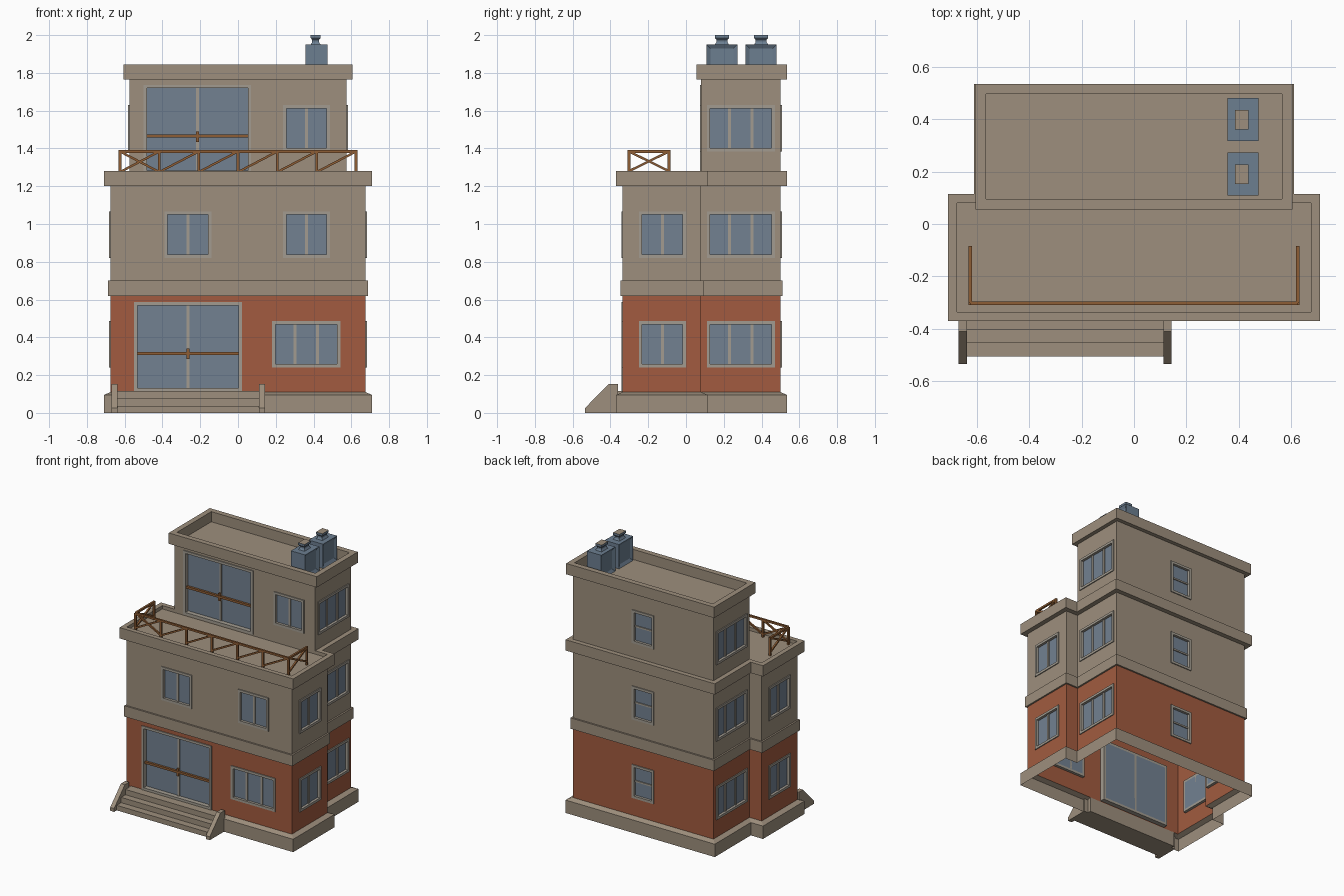
import bpy, bmesh
from mathutils import Vector

if "Cube" in bpy.data.objects:
    bpy.data.objects.remove(bpy.data.objects["Cube"])


def material(name, rgb):
    m = bpy.data.materials.new(name)
    m.diffuse_color = (*rgb, 1)
    m.use_nodes = True
    m.node_tree.nodes["Principled BSDF"].inputs["Base Color"].default_value = m.diffuse_color
    return m


TAN = material("tan_plaster", (0.34, 0.275, 0.205))
BRICK = material("brick_red", (0.36, 0.105, 0.05))
GLASS = material("blue_glass", (0.17, 0.22, 0.285))
FRAME = material("grey_frame", (0.36, 0.33, 0.28))
WOOD = material("brown_wood", (0.27, 0.11, 0.035))
METAL = material("blue_metal", (0.15, 0.21, 0.28))

parts = {}  # part name -> (bmesh, materials)


def part(name, *mats):
    if name not in parts:
        parts[name] = (bmesh.new(), mats)
    return parts[name][0]


def face(bm, pts, mi=0):
    f = bm.faces.new([bm.verts.new(p) for p in pts])
    f.material_index = mi
    return f


def hexa(bm, o, ax, ay, az):
    """Box from corner o and three edge vectors."""
    v = [bm.verts.new(o + ax * i + ay * j + az * k)
         for k in (0, 1) for j in (0, 1) for i in (0, 1)]
    fs = [bm.faces.new([v[i] for i in q]) for q in
          ((0, 2, 3, 1), (4, 5, 7, 6), (0, 1, 5, 4), (2, 6, 7, 3), (0, 4, 6, 2), (1, 3, 7, 5))]
    bmesh.ops.recalc_face_normals(bm, faces=fs)
    return fs


def box(bm, x0, x1, y0, y1, z0, z1):
    return hexa(bm, Vector((x0, y0, z0)), Vector((x1 - x0, 0, 0)),
                Vector((0, y1 - y0, 0)), Vector((0, 0, z1 - z0)))


def bar(bm, a, b, t=0.014):
    """Square bar between two points."""
    a, b = Vector(a), Vector(b)
    d = b - a
    ref = Vector((0, 0, 1)) if abs(d.normalized().z) < 0.95 else Vector((1, 0, 0))
    s = d.cross(ref).normalized() * t
    u = s.cross(d).normalized() * t
    hexa(bm, a - s / 2 - u / 2, d, s, u)


def loft(bm, outline, profile, cap=False):
    """Sweep an offset/height profile round an outline."""
    rings = [[(x, y, z) for x, y in outline(d)] for d, z in profile]
    n = len(rings[0])
    for r, q in zip(rings, rings[1:]):
        for i in range(n):
            j = (i + 1) % n
            face(bm, [r[i], r[j], q[j], q[i]])
    return face(bm, rings[-1]) if cap else None


def plan(d):
    a, b, f, m, k = 0.675 + d, 0.575 + d, -0.335 - d, 0.08 + d, 0.5 + d
    return [(-a, f), (a, f), (a, m), (b, m), (b, k), (-b, k), (-b, m), (-a, m)]


def rect(cx, cy, hx, hy):
    return lambda d: [(cx - hx - d, cy - hy - d), (cx + hx + d, cy - hy - d),
                      (cx + hx + d, cy + hy + d), (cx - hx - d, cy + hy + d)]


def wall(a, b, z0, z1, openings=()):
    """Wall seen left to right from outside; openings are
    (start, end, bottom, top, columns, rows, is_door) in world coordinates."""
    a, b = Vector((*a, 0)), Vector((*b, 0))
    L = (b - a).length
    u = (b - a) / L
    n, up = Vector((u.y, -u.x, 0)), Vector((0, 0, 1))
    axis = 0 if abs(u.x) > 0.5 else 1
    ops = []
    for o in openings:
        s = sorted(abs(c - a[axis]) for c in o[:2])
        ops.append((*s, *o[2:]))

    def lbox(name, mat, s0, s1, h0, h1, d0, d1):
        hexa(part(name, mat), a + u * s0 + up * h0 + n * d0,
             u * (s1 - s0), up * (h1 - h0), n * (d1 - d0))

    # wall surface with holes, brick below the first band
    w = 0.018
    ss = sorted({0, L} | {v for o in ops for v in (o[0] + w, o[1] - w)})
    zs = sorted({z0, z1} | ({0.66} if z0 < 0.66 < z1 else set())
                | {v for o in ops for v in (o[2] + w, o[3] - w)})
    bm = part("walls", TAN, BRICK)
    for s0, s1 in zip(ss, ss[1:]):
        for h0, h1 in zip(zs, zs[1:]):
            sm, hm = (s0 + s1) / 2, (h0 + h1) / 2
            if any(o[0] + w < sm < o[1] - w and o[2] + w < hm < o[3] - w for o in ops):
                continue
            face(bm, [a + u * s + up * h for s, h in ((s0, h0), (s1, h0), (s1, h1), (s0, h1))],
                 1 if hm < 0.66 else 0)
    # frames, mullions, glass and door bars
    for s0, s1, h0, h1, cols, rows, door in ops:
        back = -0.035 if door else -0.02
        fr = ("window_frames", FRAME)
        lbox(*fr, s0, s1, h1 - w, h1, back, 0.007)
        lbox(*fr, s0, s1, h0, h0 + w, back, 0.007)
        lbox(*fr, s0, s0 + w, h0 + w, h1 - w, back, 0.007)
        lbox(*fr, s1 - w, s1, h0 + w, h1 - w, back, 0.007)
        lbox("window_glass", GLASS, s0 + w, s1 - w, h0 + w, h1 - w, back, back + 0.008)
        for i in range(1, cols):
            m = s0 + (s1 - s0) * i / cols
            lbox(*fr, m - 0.008, m + 0.008, h0 + w, h1 - w, back, back + 0.015)
        for i in range(1, rows):
            m = h0 + (h1 - h0) * i / rows
            lbox(*fr, s0 + w, s1 - w, m - 0.006, m + 0.006, back, back + 0.015)
        if door:
            m = h0 + 0.2
            c = (s0 + s1) / 2
            lbox("door_bars", WOOD, s0 + w, s1 - w, m - 0.008, m + 0.008, -0.02, -0.004)
            lbox("door_bars", WOOD, c - 0.008, c + 0.008, m - 0.03, m + 0.025, -0.02, -0.006)


# storey heights of the windows
Z = [(0.24, 0.487), (0.82, 1.067), (1.385, 1.63)]

# front walls
wall((-0.675, -0.335), (0.675, -0.335), 0.11, 1.255, [
    (-0.55, 0.02, 0.115, 0.587, 2, 1, True), (0.18, 0.543, *Z[0], 3, 1, False),
    (-0.39, -0.14, *Z[1], 2, 1, False), (0.238, 0.486, *Z[1], 2, 1, False)])
wall((-0.575, 0.08), (0.575, 0.08), 1.255, 1.77, [
    (-0.5, 0.07, 1.265, 1.737, 2, 1, True), (0.238, 0.486, *Z[2], 2, 1, False)])
# side walls, both sides
front_ops = [(-0.25, 0.0, *z, 2, 1, False) for z in Z[:2]]
rear_ops = [(0.11, 0.47, *z, 3, 1, False) for z in Z]
wall((0.675, -0.335), (0.675, 0.08), 0.11, 1.255, front_ops)
wall((0.675, 0.08), (0.575, 0.08), 0.11, 1.255)
wall((0.575, 0.08), (0.575, 0.5), 0.11, 1.77, rear_ops)
wall((-0.675, 0.08), (-0.675, -0.335), 0.11, 1.255, front_ops)
wall((-0.575, 0.08), (-0.675, 0.08), 0.11, 1.255)
wall((-0.575, 0.5), (-0.575, 0.08), 0.11, 1.77, rear_ops)
# back wall
wall((0.575, 0.5), (-0.575, 0.5), 0.11, 1.77,
     [(-0.09, 0.09, *z, 1, 2, False) for z in Z])

# plinth, floor band and parapets
loft(part("plinth", TAN), plan, [(0.035, 0), (0.035, 0.095), (0, 0.11)])
loft(part("floor_band", TAN), plan, [(0, 0.62), (0.012, 0.62), (0.012, 0.7), (0, 0.7)])
loft(part("terrace_parapet", TAN), plan,
     [(0, 1.2), (0.035, 1.2), (0.035, 1.28), (0, 1.28), (0, 1.255)])
box(part("terrace_floor", TAN), -0.675, 0.675, -0.335, 0.08, 1.245, 1.255)
loft(part("roof_parapet", TAN), rect(0, 0.295, 0.575, 0.21),
     [(0, 1.765), (0.03, 1.765), (0.03, 1.845), (-0.01, 1.845), (-0.01, 1.77)], cap=True)

# entrance steps and sloping cheek walls
for y, z0, z1 in ((-0.505, 0, 0.037), (-0.453, 0.037, 0.076), (-0.402, 0.076, 0.115)):
    box(part("steps", TAN), -0.64, 0.112, y, -0.335, z0, z1)
cheek = [(-0.36, 0), (-0.535, 0), (-0.535, 0.025), (-0.41, 0.153), (-0.36, 0.153)]
for x in (-0.67, 0.112):
    bm = part("step_cheeks", TAN)
    f = face(bm, [(x, y, z) for y, z in cheek])
    g = bmesh.ops.extrude_face_region(bm, geom=[f])
    bmesh.ops.translate(bm, vec=(0.032, 0, 0),
                        verts=[e for e in g["geom"] if isinstance(e, bmesh.types.BMVert)])
    face(bm, [(x, y, z) for y, z in reversed(cheek)])
    bmesh.ops.remove_doubles(bm, verts=bm.verts, dist=1e-5)
    bmesh.ops.recalc_face_normals(bm, faces=bm.faces)

# terrace railing
bm = part("railing", WOOD)
lo, hi, yf, yb = 1.255, 1.384, -0.302, -0.09
xs = [-0.625 + 1.25 * i / 6 for i in range(7)]
bar(bm, (xs[0], yf, hi), (xs[-1], yf, hi))
for x in xs:
    bar(bm, (x, yf, lo), (x, yf, hi))
for i in range(6):
    p, q = (lo, hi) if i else (hi, lo)
    bar(bm, (xs[i], yf, p + 0.02 * (p == lo)), (xs[i + 1], yf, q + 0.02 * (q == lo)), 0.012)
bar(bm, (xs[0], yf, lo + 0.02), (xs[1], yf, hi), 0.012)
for x in (xs[0], xs[-1]):
    bar(bm, (x, yb, lo), (x, yb, hi + 0.007))
    bar(bm, (x, yf, hi), (x, yb, hi))
    bar(bm, (x, yf, lo + 0.025), (x, yb, hi), 0.012)
    bar(bm, (x, yf, hi), (x, yb, lo + 0.025), 0.012)

# roof vents with side panels and flared caps
for cy in (0.19, 0.398):
    bm = part("roof_vents", METAL)
    fs = box(bm, 0.357, 0.474, cy - 0.082, cy + 0.082, 1.77, 1.95)
    for f in [f for f in fs if abs(f.normal.x) > 0.9]:
        bmesh.ops.inset_individual(bm, faces=[f], thickness=0.03, depth=-0.012)
    top = loft(part("vent_caps", METAL, TAN), rect(0.411, cy, 0.026, 0.037),
               [(0, 1.95), (-0.008, 1.963), (-0.008, 1.975), (0, 1.984), (0, 2.0)], cap=True)
    top.material_index = 1

for name, (bm, mats) in parts.items():
    bmesh.ops.remove_doubles(bm, verts=bm.verts, dist=1e-6)
    me = bpy.data.meshes.new(name)
    bm.to_mesh(me)
    bm.free()
    for m in mats:
        me.materials.append(m)
    bpy.context.collection.objects.link(bpy.data.objects.new(name, me))
